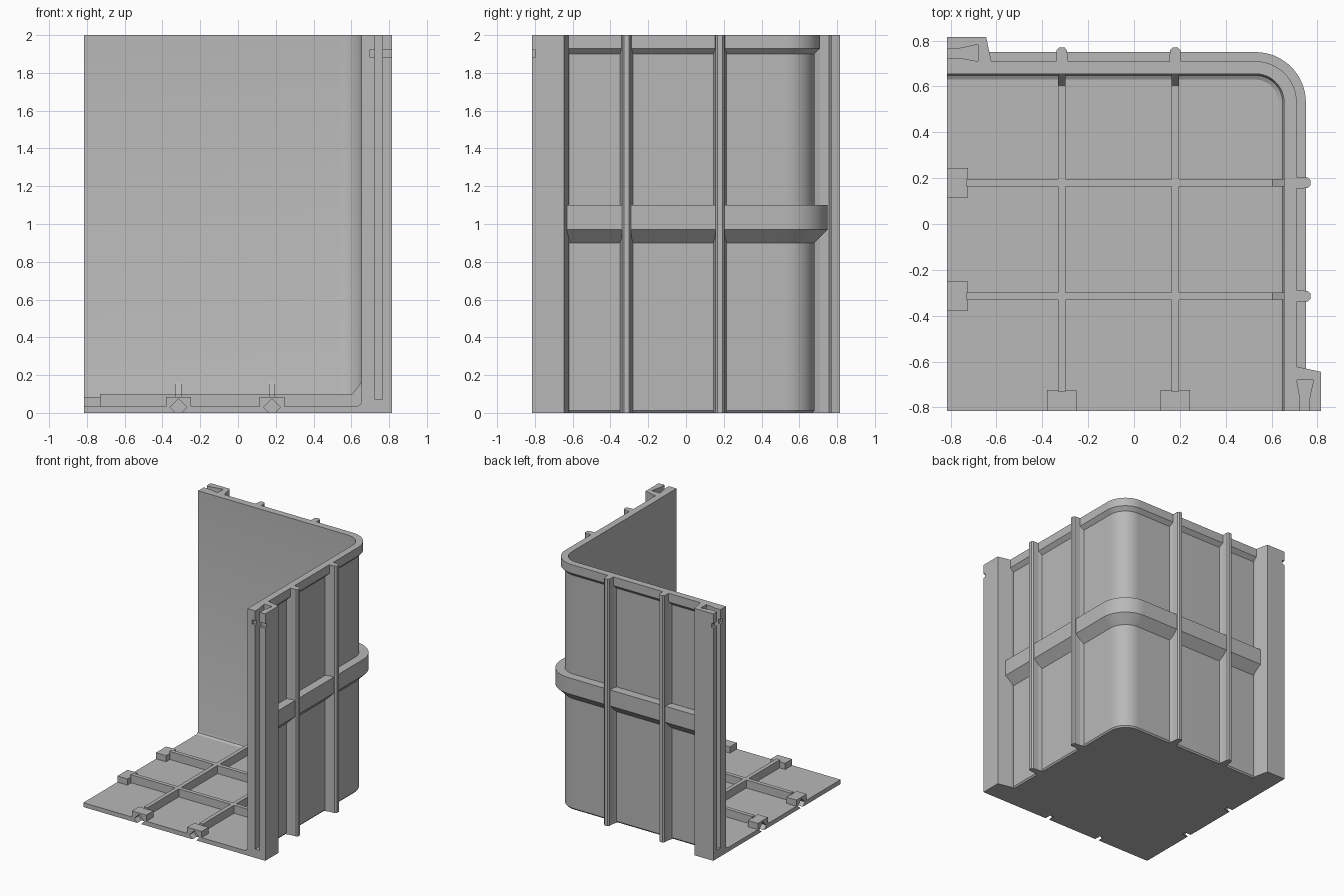
import bpy, bmesh, math
from mathutils import Vector

old = bpy.data.objects.get("Cube")
if old:
    bpy.data.objects.remove(old, do_unlink=True)

GREY = (0.48, 0.48, 0.48, 1)
mat = bpy.data.materials.new("plain grey")
mat.use_nodes = True
mat.diffuse_color = GREY
mat.node_tree.nodes["Principled BSDF"].inputs["Base Color"].default_value = GREY

EDGE = 0.815      # half width of the panel
INNER = 0.655     # inner wall face
OUTER = 0.68      # outer wall face
ARC = 0.53        # centre of the rounded corner
RIBS = (-0.315, 0.18)


def finish(bm, name, smooth=False):
    bmesh.ops.recalc_face_normals(bm, faces=bm.faces)
    mesh = bpy.data.meshes.new(name)
    bm.to_mesh(mesh)
    bm.free()
    mesh.materials.append(mat)
    ob = bpy.data.objects.new(name, mesh)
    bpy.context.collection.objects.link(ob)
    if smooth:
        bpy.ops.object.select_all(action='DESELECT')
        ob.select_set(True)
        bpy.context.view_layer.objects.active = ob
        bpy.ops.object.shade_smooth_by_angle(angle=math.radians(25))
    return ob


def prism(bm, outline, lo, hi, place):
    """Extrude a 2D outline from lo to hi; place maps (u, v, w) to space."""
    rings = [[bm.verts.new(place(u, v, w)) for u, v in outline] for w in (lo, hi)]
    n = len(outline)
    for ring in rings:
        bm.faces.new(ring)
    for i in range(n):
        j = (i + 1) % n
        bm.faces.new((rings[0][i], rings[0][j], rings[1][j], rings[1][i]))


def corner_path(d, end):
    """Plan line at distance d: along the back, round the corner, down the right."""
    pts = [(end, d)]
    for i in range(17):
        a = math.pi / 2 * (1 - i / 16)
        pts.append((ARC + (d - ARC) * math.cos(a), ARC + (d - ARC) * math.sin(a)))
    return pts + [(d, end)]


def sweep(name, profile, end):
    """Closed (distance, height) profile carried along the two walls."""
    bm = bmesh.new()
    rails = [[bm.verts.new((x, y, z)) for x, y in corner_path(d, end)] for d, z in profile]
    for k, a in enumerate(rails):
        b = rails[(k + 1) % len(rails)]
        for i in range(len(a) - 1):
            bm.faces.new((a[i], a[i + 1], b[i + 1], b[i]))
    for i in (0, -1):
        bm.faces.new([r[i] for r in rails])
    return finish(bm, name, True)


# The two directions: parts on the right side, and their diagonal twins at the back
def plan(twin):
    return (lambda u, v, w: (v, u, w)) if twin else (lambda u, v, w: (u, v, w))


def section(twin):
    return (lambda u, v, w: (w, u, v)) if twin else (lambda u, v, w: (u, w, v))


SIDES = (("right", False), ("back", True))

# Walls with a small fillet at the floor, and their rim and middle band
sweep("walls", [(INNER, 2), (INNER, 0.065), (0.648, 0.045), (0.63, 0.035), (0.63, 0),
                (0.67, 0), (OUTER, 0.012), (OUTER, 2)], -EDGE)
sweep("top_rim", [(0.66, 1.9), (OUTER, 1.9), (0.71, 1.93), (0.71, 2), (0.66, 2)], -0.65)
sweep("middle_band", [(0.66, 0.9), (OUTER, 0.9), (0.75, 0.97), (0.75, 1.1), (0.66, 1.1)], -0.65)

# Wall ribs
for side, twin in SIDES:
    for k, c in enumerate(RIBS):
        bm = bmesh.new()
        half = [(0.66, 0.035), (OUTER, 0.035), (0.71, 0.026), (0.757, 0.023), (0.769, 0.013)]
        outline = [(d, c - h) for d, h in half] + [(d, c + h) for d, h in reversed(half)]
        prism(bm, outline, 0, 2, plan(twin))
        finish(bm, f"{side}_wall_rib_{k + 1}")

# End posts: a solid foot, a dovetail channel above it, and a cross notch near the top
back_edge = [(EDGE, -0.645), (0.70, -0.62), (INNER, -0.62)]
slot = [(0.725, -0.765), (0.71, -0.68), (0.783, -0.68), (0.765, -0.765)]


def post_outline(front):
    cut = [(0.725, front)] + slot + [(0.765, front)]
    if front == -EDGE:
        return [(INNER, front)] + cut + [(EDGE, front)] + back_edge
    return [(INNER, -EDGE), (0.695, -EDGE), (0.695, front)] + cut + [(EDGE, front)] + back_edge


for side, twin in SIDES:
    bm = bmesh.new()
    solid = [(INNER, -EDGE), (EDGE, -EDGE)] + back_edge
    prism(bm, solid, 0, 0.07, plan(twin))
    prism(bm, post_outline(-EDGE), 0.07, 1.885, plan(twin))
    prism(bm, post_outline(-0.797), 1.885, 1.92, plan(twin))
    prism(bm, post_outline(-EDGE), 1.92, 2, plan(twin))
    finish(bm, f"{side}_end_post")

# Floor plate
bm = bmesh.new()
prism(bm, [(-EDGE, -EDGE)] + corner_path(0.665, -EDGE), 0, 0.035, plan(False))
floor = finish(bm, "floor")

# Floor ribs with a gusset against the wall
for side, twin in SIDES:
    for k, c in enumerate(RIBS):
        bm = bmesh.new()
        outline = [(-0.73, 0.02), (0.66, 0.02), (0.66, 0.17), (0.605, 0.1), (-0.73, 0.1)]
        prism(bm, outline, c - 0.016, c + 0.016, section(twin))
        finish(bm, f"floor_rib_to_{side}_{k + 1}")

# Connector blocks on the open floor edges, and diamond sockets cut into them
blocks = []
cut_bm = bmesh.new()
for side, twin in SIDES:
    for k, c in enumerate(RIBS):
        bm = bmesh.new()
        outline = [(-EDGE, 0.02), (-0.725, 0.02), (-0.725, 0.085), (-EDGE, 0.085)]
        prism(bm, outline, c - 0.065, c + 0.065, section(twin))
        blocks.append(finish(bm, f"connector_block_{side}_{k + 1}"))
        diamond = [(c - 0.045, 0.029), (c, -0.016), (c + 0.045, 0.029), (c, 0.074)]
        if twin:
            place = lambda u, v, w: (u, w, v)
        else:
            place = lambda u, v, w: (w, u, v)
        prism(cut_bm, diamond, -EDGE - 0.05, -0.76, place)
cutter = finish(cut_bm, "socket_cutter")
cutter.hide_render = True

for ob in [floor] + blocks:
    mod = ob.modifiers.new("sockets", 'BOOLEAN')
    mod.operation = 'DIFFERENCE'
    mod.solver = 'EXACT'
    mod.object = cutter
    bpy.ops.object.select_all(action='DESELECT')
    ob.select_set(True)
    bpy.context.view_layer.objects.active = ob
    bpy.ops.object.modifier_apply(modifier=mod.name)
bpy.data.objects.remove(cutter, do_unlink=True)
